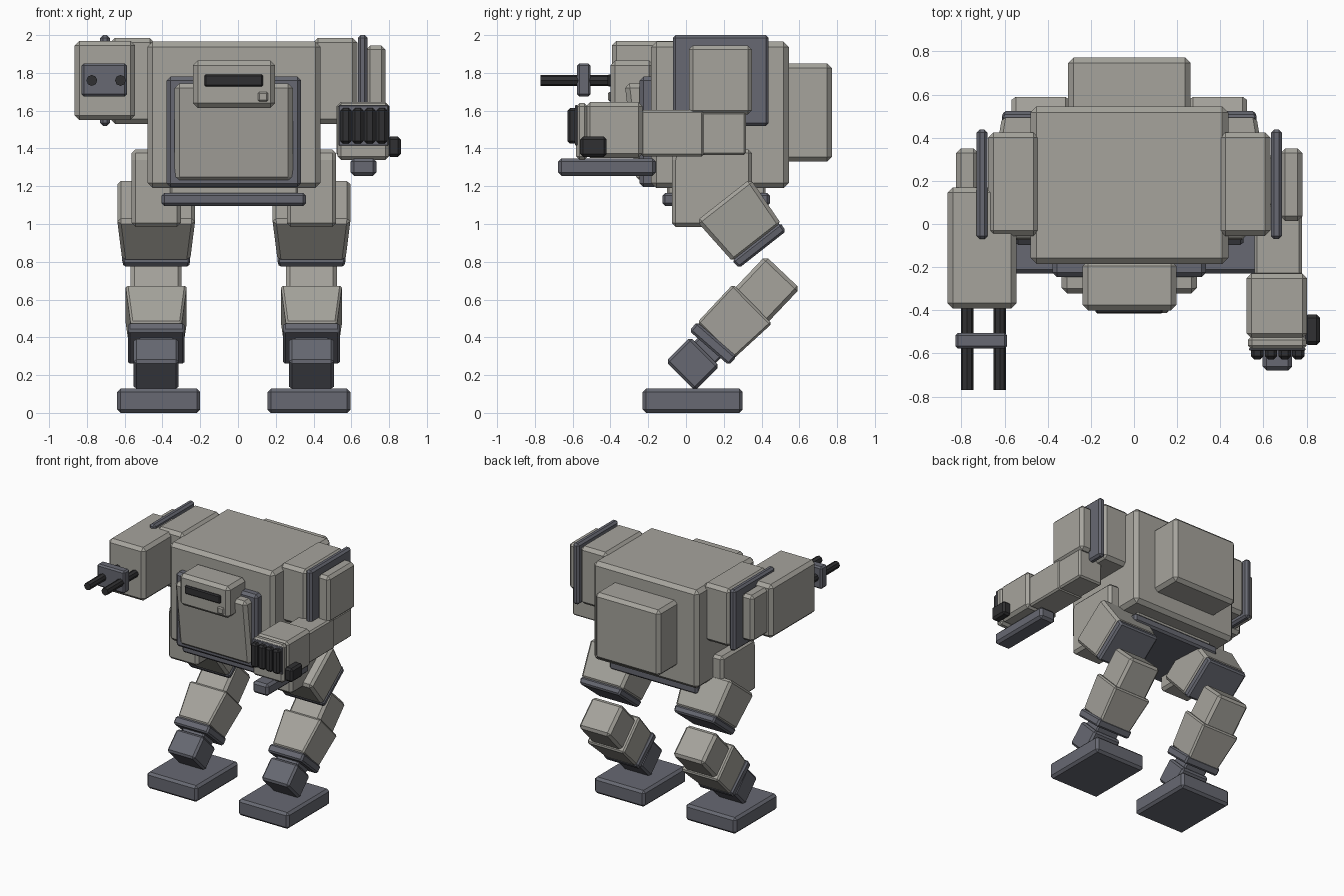
import bpy, math
from mathutils import Vector

if "Cube" in bpy.data.objects:
    bpy.data.objects.remove(bpy.data.objects["Cube"])


def material(name, rgb):
    m = bpy.data.materials.new(name)
    m.diffuse_color = (*rgb, 1)
    m.use_nodes = True
    m.node_tree.nodes["Principled BSDF"].inputs["Base Color"].default_value = m.diffuse_color
    return m


LIGHT = material("warm_grey", (0.38, 0.37, 0.335))
STEEL = material("steel_grey", (0.135, 0.14, 0.168))
DARK = material("charcoal", (0.03, 0.03, 0.032))
MID = -0.022          # centre line of torso and legs
QUADS = [(3, 2, 1, 0), (4, 5, 6, 7), (0, 1, 5, 4), (1, 2, 6, 5), (2, 3, 7, 6), (3, 0, 4, 7)]


def solid(name, verts, faces, mat, bevel):
    me = bpy.data.meshes.new(name)
    me.from_pydata(verts, [], faces)
    me.materials.append(mat)
    ob = bpy.data.objects.new(name, me)
    bpy.context.collection.objects.link(ob)
    if bevel:
        b = ob.modifiers.new("chamfer", 'BEVEL')
        b.width, b.segments, b.limit_method = bevel, 1, 'ANGLE'
        b.angle_limit = math.radians(40)
    return ob


def box(name, x, y, z, mat=LIGHT, bevel=0.02):
    """Chamfered box from (min, max) ranges."""
    v = [(x[i], y[j], z[k]) for k in (0, 1) for i, j in ((0, 0), (1, 0), (1, 1), (0, 1))]
    return solid(name, v, QUADS, mat, bevel)


def limb(name, cx, p0, p1, s0, s1, mat=LIGHT, bevel=0.015):
    """Tapered block along a (y, z) line; s = (x width, depth) at each end."""
    a, b = Vector((cx, *p0)), Vector((cx, *p1))
    d = (b - a).normalized()
    side, n = Vector((1, 0, 0)), Vector((0, -d.z, d.y))
    v = [p + side * (i * s[0] / 2) + n * (j * s[1] / 2)
         for p, s in ((a, s0), (b, s1)) for i, j in ((-1, -1), (1, -1), (1, 1), (-1, 1))]
    ob = solid(name, v, QUADS, mat, bevel)
    # consistent outward normals
    c = sum(v, Vector()) / 8
    if (ob.data.polygons[0].center - c).dot(ob.data.polygons[0].normal) < 0:
        ob.data.flip_normals()
    return ob


# Torso, backpack and pelvis
box("torso", (-0.48, 0.437), (-0.185, 0.545), (1.19, 1.965), bevel=0.028)
box("backpack", (-0.305, 0.262), (0.5, 0.772), (1.33, 1.85), bevel=0.025)
box("waist", (-0.36, 0.316), (-0.1, 0.42), (1.14, 1.21), LIGHT, 0.01)
box("pelvis_plate", (-0.405, 0.36), (-0.125, 0.445), (1.095, 1.165), STEEL, 0.015)

# Chest frame and sloped chest panel
box("chest_frame", (-0.378, 0.334), (-0.245, -0.15), (1.195, 1.78), STEEL, 0.02)
panel = box("chest_panel", (-0.335, 0.291), (-0.325, -0.2), (1.225, 1.745), LIGHT, 0.025)
for v in panel.data.vertices:
    if v.co.z < 1.4 and v.co.y < -0.3:
        v.co.y = -0.262

# Head with visor and small sensor
box("head", (-0.238, 0.197), (-0.4, -0.17), (1.615, 1.865), bevel=0.025)
box("visor", (-0.178, 0.133), (-0.416, -0.38), (1.728, 1.792), DARK, 0.008)
box("head_sensor", (0.105, 0.16), (-0.412, -0.38), (1.648, 1.7), LIGHT, 0.008)

# Shoulders: block, steel guard and outer pod on each side
for s, label in ((-1, "left"), (1, "right")):
    def span(a, b):
        return tuple(sorted((MID + s * a, MID + s * b)))
    box(label + "_shoulder", span(0.42, 0.654), (-0.055, 0.425), (1.53, 1.985), bevel=0.025)
    box(label + "_shoulder_guard", span(0.656, 0.708), (-0.07, 0.438), (1.52, 2.0), STEEL, 0.015)
    box(label + "_shoulder_pod", span(0.7, 0.803), (0.015, 0.35), (1.58, 1.945), bevel=0.022)

# Gun arm
box("gun_housing", (-0.865, -0.545), (-0.392, 0.17), (1.55, 1.97), bevel=0.025)
box("muzzle_block", (-0.828, -0.588), (-0.577, -0.505), (1.675, 1.85), STEEL, 0.012)
for x in (-0.774, -0.622):
    bpy.ops.mesh.primitive_cylinder_add(vertices=8, radius=0.029, depth=0.42,
                                        location=(x, -0.56, 1.76), rotation=(math.pi / 2, 0, 0))
    barrel = bpy.context.object
    barrel.name = "gun_barrel"
    barrel.data.materials.append(DARK)

# Fist arm
box("upper_arm", (0.565, 0.772), (0.08, 0.318), (1.365, 1.595), bevel=0.012)
box("forearm", (0.558, 0.778), (-0.24, 0.095), (1.358, 1.603), bevel=0.012)
box("fist", (0.522, 0.802), (-0.53, -0.23), (1.35, 1.645), bevel=0.022)
box("knuckle_plate", (0.528, 0.8), (-0.582, -0.52), (1.34, 1.64), LIGHT, 0.018)
box("knuckle_backing", (0.533, 0.796), (-0.587, -0.575), (1.415, 1.63), STEEL, 0.004)
for i in range(4):
    x = 0.543 + i * 0.0635
    box("finger", (x, x + 0.057), (-0.627, -0.56), (1.425, 1.615), DARK, 0.014)
box("thumb", (0.79, 0.862), (-0.56, -0.42), (1.355, 1.462), DARK, 0.015)
box("forearm_blade", (0.596, 0.733), (-0.678, -0.16), (1.255, 1.348), STEEL, 0.018)

# Legs
for s, label in ((-1, "left"), (1, "right")):
    cx = MID + s * 0.411
    # Hip block, side profile extruded across its width
    prof = [(-0.075, 0.985), (0.1, 0.985), (0.35, 1.12), (0.35, 1.395), (-0.06, 1.395), (-0.075, 1.34)]
    x0, x1 = cx - 0.13, cx + 0.13
    n = len(prof)
    verts = [(x, y, z) for x in (x0, x1) for y, z in prof]
    faces = [tuple(reversed(range(n))), tuple(range(n, 2 * n))]
    faces += [(i, (i + 1) % n, n + (i + 1) % n, n + i) for i in range(n)]
    solid(label + "_hip", verts, faces, LIGHT, 0.02)
    # Thigh with steel knee band
    limb(label + "_thigh", cx, (0.198, 1.128), (0.378, 0.898), (0.415, 0.363), (0.36, 0.325), bevel=0.02)
    limb(label + "_knee_band", cx, (0.372, 0.906), (0.405, 0.864), (0.364, 0.326), (0.345, 0.316), STEEL, 0.012)
    # Calf: knee block, flared shin, steel band
    limb(label + "_knee_block", cx, (0.512, 0.745), (0.33, 0.553), (0.27, 0.252), (0.27, 0.252), bevel=0.02)
    limb(label + "_shin", cx, (0.352, 0.577), (0.155, 0.382), (0.325, 0.293), (0.27, 0.272), bevel=0.012)
    limb(label + "_shin_band", cx, (0.163, 0.39), (0.122, 0.343), (0.3, 0.28), (0.3, 0.276), STEEL, 0.012)
    # Ankle and foot
    limb(label + "_ankle_link", cx, (0.15, 0.37), (0.05, 0.27), (0.19, 0.16), (0.19, 0.16), STEEL, 0.01)
    limb(label + "_ankle", cx, (0.1, 0.325), (-0.03, 0.195), (0.238, 0.218), (0.238, 0.218), STEEL, 0.015)
    fx = MID + s * 0.398
    box(label + "_foot", (fx - 0.22, fx + 0.22), (-0.23, 0.3), (0.0, 0.128), STEEL, 0.018)
